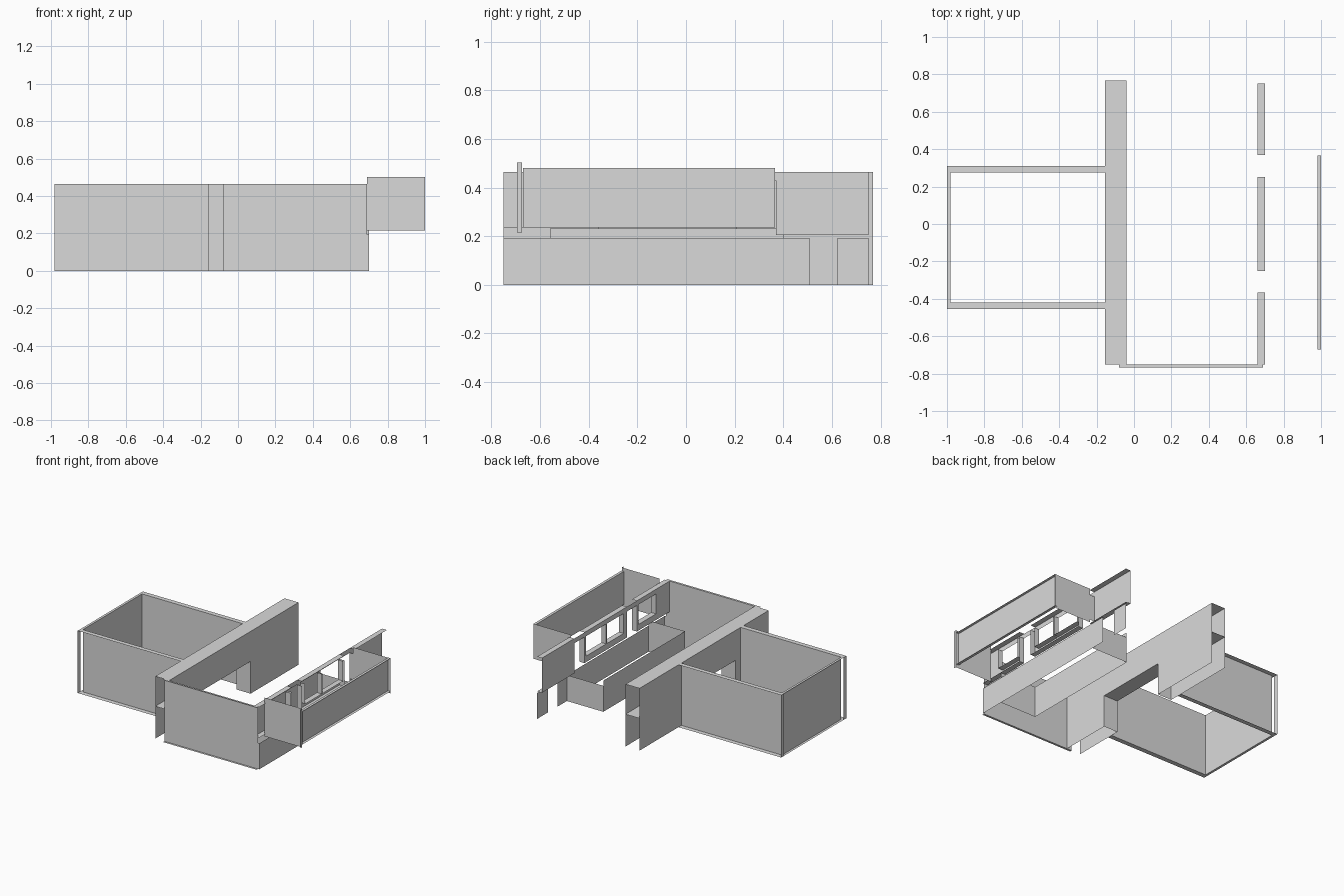
import bpy
import bmesh
from mathutils import Vector

cube = bpy.data.objects.get("Cube")
if cube:
    bpy.data.objects.remove(cube, do_unlink=True)

GREY = (0.7, 0.7, 0.7, 1)
plaster = bpy.data.materials.new("plaster_grey")
plaster.use_nodes = True
plaster.diffuse_color = GREY
plaster.node_tree.nodes["Principled BSDF"].inputs["Base Color"].default_value = GREY


def add_sheet(bm, lo, hi):
    """A single rectangle lying flat across the axis on which lo and hi agree."""
    axis = [i for i in range(3) if lo[i] == hi[i]][0]
    u, v = [i for i in range(3) if i != axis]
    corners = []
    for a, b in ((lo, lo), (hi, lo), (hi, hi), (lo, hi)):
        co = Vector(lo)
        co[u], co[v] = a[u], b[v]
        corners.append(bm.verts.new(co))
    bm.faces.new(corners)


def build(name, sheets):
    """One object from flat (x0, x1, y0, y1, z0, z1) sheets."""
    bm = bmesh.new()
    for x0, x1, y0, y1, z0, z1 in sheets:
        add_sheet(bm, (x0, y0, z0), (x1, y1, z1))
    mesh = bpy.data.meshes.new(name)
    bm.to_mesh(mesh)
    bm.free()
    mesh.materials.append(plaster)
    obj = bpy.data.objects.new(name, mesh)
    bpy.context.collection.objects.link(obj)
    return obj


def pierced(x, y0, y1, z0, z1, openings):
    """Sheets of a wall along y, with (y0, y1, z0, z1) openings listed in order."""
    out, y = [], y0
    for a, b, c, d in openings:
        if a > y:
            out.append((x, x, y, a, z0, z1))
        if c > z0:
            out.append((x, x, a, b, z0, c))
        if d < z1:
            out.append((x, x, a, b, d, z1))
        y = b
    if y < y1:
        out.append((x, x, y, y1, z0, z1))
    return out


def ledges(x0, x1, y0, y1, heights):
    return [(x0, x1, y0, y1, z, z) for z in heights]


H = 0.463                  # wall height
XL, XR = -0.155, -0.04     # central wall faces
XI = -0.982                # inner face of the room's side wall

# Left room: inner faces with ledges and end caps outside them
build("room_back_wall", [(XI, XL, 0.275, 0.275, 0, H), (-1, -1, 0.275, 0.31, 0, H)]
      + ledges(-1, XL, 0.275, 0.31, (0, H)))
build("room_front_wall", [(XI, XL, -0.42, -0.42, 0, H), (-1, -1, -0.455, -0.42, 0, H)]
      + ledges(-1, XL, -0.455, -0.42, (0, H)))
build("room_side_wall", [(XI, XI, -0.42, 0.275, 0, H)]
      + ledges(-1, XI, -0.42, 0.275, (0, H)))

# Hollow central wall with a passage through it and a floor sheet inside
YF, YB = -0.75, 0.768
DOOR = (-0.36, 0.205, 0, 0.24)
for name, x in (("central_wall_left_face", XL), ("central_wall_right_face", XR)):
    build(name, pierced(x, YF, YB, 0, H, [DOOR]))
build("central_wall_top", [(XL, XR, YF, YB, H, H)])
build("central_wall_floor", [(XL, XR, YF, YB, 0.24, 0.24)])
build("passage_jambs", [(XL, XR, y, y, 0, H) for y in DOOR[:2]])

# Front wall of the right-hand wing
build("wing_front_wall", [(-0.08, 0.69, YF, YF, 0, H), (0.69, 0.70, YF, YF, 0, 0.193)]
      + ledges(-0.08, 0.69, -0.766, YF, (0, H)))

# Lower outer wall with a doorway
build("lower_side_wall", pierced(0.70, YF, 0.75, 0, 0.193, [(0.507, 0.623, 0, 0.193)]))

# Open-topped enclosure behind the lower wall
build("enclosure_side", [(0.40, 0.40, -0.56, 0.40, 0, 0.232)])
build("enclosure_ends", [(0.40, 0.70, 0.40, 0.40, 0, 0.193),
                         (0.40, 0.70, -0.56, -0.56, 0, 0.232)])

# Upper outer wall: inner face, top and bottom ledges, deep reveals round the openings
WX0, WX1, WZ, SILL, HEAD = 0.66, 0.70, 0.235, 0.28, 0.428
OPENINGS = [(-0.59, -0.385, SILL, HEAD), (-0.365, -0.25, WZ, HEAD),
            (-0.21, -0.015, SILL, HEAD), (-0.005, 0.235, SILL, HEAD),
            (0.25, 0.37, WZ, HEAD)]
build("upper_wall_face", pierced(WX0, YF, 0.37, WZ, H, OPENINGS))
build("upper_wall_back_face", [(WX0, WX0, 0.37, 0.75, 0.205, H)])
build("upper_wall_ledges", [s for y0, y1, low in ((YF, -0.365, WZ), (-0.25, 0.25, WZ),
                                                  (0.37, 0.75, 0.205))
                            for s in ledges(WX0, WX1, y0, y1, (low, H))])
build("opening_reveals", [(WX0, WX1, y, y, c, d) for a, b, c, d in OPENINGS for y in (a, b)]
      + [(WX0, WX1, a, b, SILL, SILL) for a, b, c, d in OPENINGS if c == SILL])

# Balcony screens
BY0, BY1, BZ0, BZ1 = -0.67, 0.365, 0.235, 0.48
build("balcony_outer_screen", [(0.98, 0.98, BY0, BY1, BZ0, BZ1)]
      + [(0.98, 1.0, y, y, BZ0, BZ1) for y in (BY0, BY1)]
      + ledges(0.98, 1.0, BY0, BY1, (BZ0, BZ1)))
build("balcony_front_screen", [(0.69, 1.0, -0.675, -0.675, 0.215, 0.502),
                               (1.0, 1.0, -0.695, -0.675, 0.215, 0.502)])
build("balcony_back_screen", [(0.69, 1.0, 0.363, 0.363, 0.22, 0.48)])
